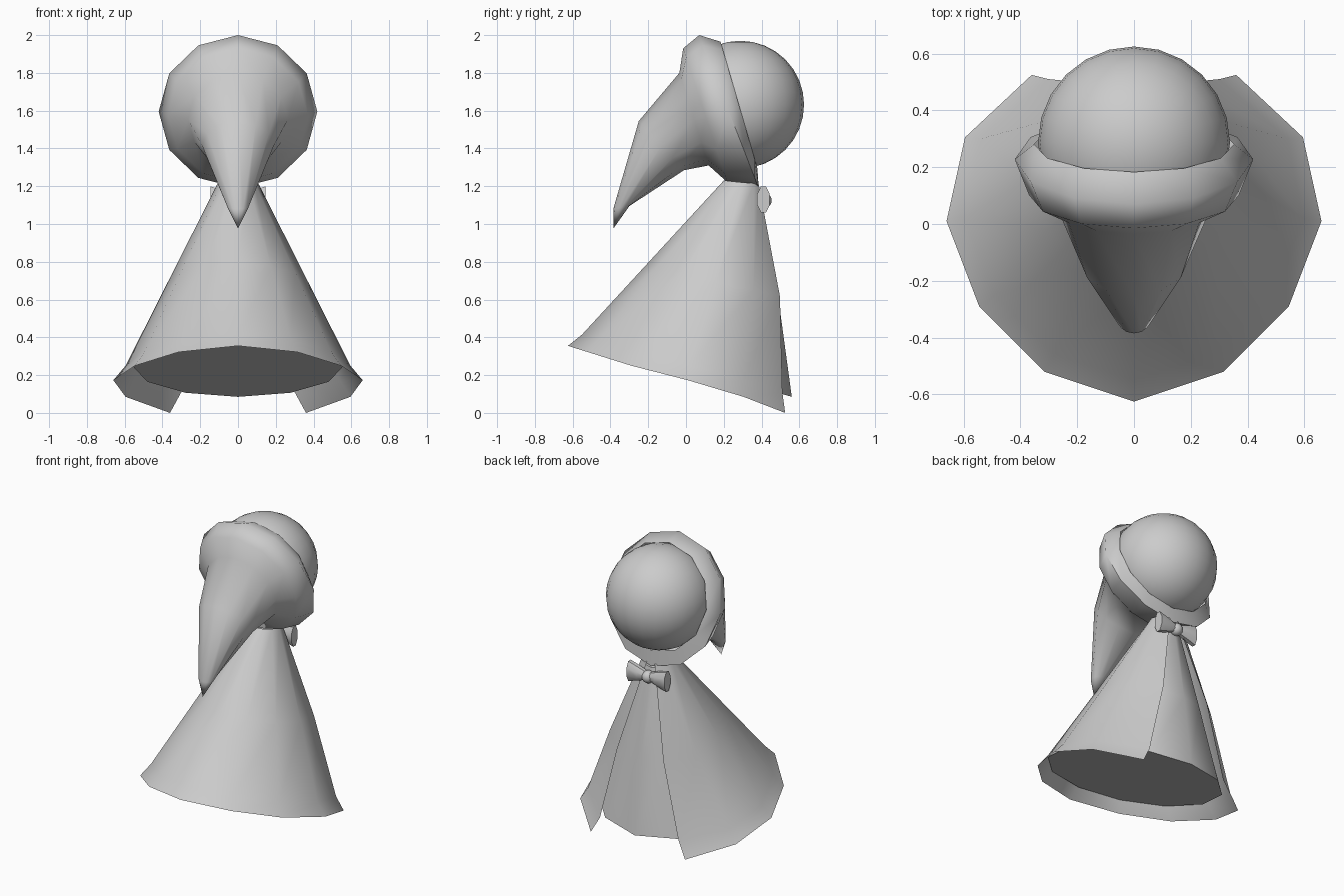
import bpy, bmesh, math
from mathutils import Vector

if "Cube" in bpy.data.objects:
    bpy.data.objects.remove(bpy.data.objects["Cube"])

SIDES = 12


def finish(name, bm, angle=45):
    bmesh.ops.recalc_face_normals(bm, faces=bm.faces)
    me = bpy.data.meshes.new(name)
    bm.to_mesh(me)
    bm.free()
    ob = bpy.data.objects.new(name, me)
    bpy.context.collection.objects.link(ob)
    bpy.ops.object.select_all(action='DESELECT')
    ob.select_set(True)
    bpy.context.view_layer.objects.active = ob
    bpy.ops.object.shade_smooth_by_angle(angle=math.radians(angle))
    return ob


def loft(name, rings, closed=True, cap_start=False, cap_end=False, tip=None, angle=45):
    bm = bmesh.new()
    rows = [[bm.verts.new(p) for p in r] for r in rings]
    n = len(rows[0])
    count = n if closed else n - 1
    for a, b in zip(rows, rows[1:]):
        for i in range(count):
            j = (i + 1) % n
            bm.faces.new((a[i], a[j], b[j], b[i]))
    if cap_start:
        bm.faces.new(rows[0])
    if cap_end:
        bm.faces.new(rows[-1])
    if tip:
        t = bm.verts.new(tip)
        for i in range(n):
            bm.faces.new((rows[-1][i], rows[-1][(i + 1) % n], t))
    return finish(name, bm, angle)


def tilted_ring(a, b, rx):
    """Ellipse symmetric in x, running through side-view points a and b (y, z)."""
    a, b = Vector((0, *a)), Vector((0, *b))
    c, d = (a + b) / 2, (a - b) / 2
    return [c + d * math.cos(t) + Vector((rx * math.sin(t), 0, 0))
            for t in (2 * math.pi * i / SIDES for i in range(SIDES))]


# body: slanted cone with a closed bottom
loft("body", [
    tilted_ring((-0.54, 0.405), (0.56, 0.085), 0.555),
    tilted_ring((-0.17, 0.79), (0.49, 0.60), 0.315),
    tilted_ring((0.22, 1.21), (0.385, 1.18), 0.085),
], cap_start=True, cap_end=True, angle=50)

# cape: open sheet wrapped round the body, right half mirrored to the left
rim = [(0, -.625, .355), (.315, -.52, .322), (.545, -.29, .25),
       (.66, .01, .173), (.595, .305, .085), (.36, .525, 0)]
hem = [(0, -.55, .415), (.28, -.46, .39), (.49, -.25, .33),
       (.595, .02, .25), (.54, .30, .17), (.30, .51, .11)]
collar = [(0, .20, 1.23), (.05, .21, 1.23), (.085, .25, 1.225),
          (.105, .30, 1.22), (.085, .36, 1.215), (.03, .385, 1.21)]
middle = []
for k, (h, c) in enumerate(zip(hem, collar)):
    p = Vector(h).lerp(Vector(c), 0.46)
    p.y += (0, 0, 0, .01, .03, .045)[k]
    middle.append(tuple(p))


def both_sides(half):
    return [(-x, y, z) for x, y, z in reversed(half[1:])] + half


loft("cape", [both_sides(r) for r in (rim, hem, middle, collar)], closed=False, angle=60)

# head
bm = bmesh.new()
bmesh.ops.create_uvsphere(bm, u_segments=24, v_segments=16, radius=0.338)
bmesh.ops.translate(bm, verts=bm.verts, vec=(0, 0.287, 1.632))
finish("head", bm)

# hood: padded rim that narrows into a drooping point
loft("hood", [
    tilted_ring((0.183, 1.965), (0.378, 1.295), 0.352),
    tilted_ring((0.07, 2.00), (0.385, 1.19), 0.42),
    tilted_ring((-0.015, 1.93), (0.22, 1.22), 0.37),
    tilted_ring((-0.035, 1.80), (0.12, 1.31), 0.265),
    tilted_ring((-0.25, 1.545), (-0.01, 1.285), 0.19),
    tilted_ring((-0.385, 1.08), (-0.30, 1.095), 0.055),
], tip=(0, -0.385, 0.975), angle=70)


# bow: knot and two flared loops
bm = bmesh.new()
bmesh.ops.create_uvsphere(bm, u_segments=12, v_segments=8, radius=0.042)
bmesh.ops.translate(bm, verts=bm.verts, vec=(0, 0.412, 1.125))
finish("bow_knot", bm)


def bow_ring(x, ry, rz):
    return [(x, 0.41 + ry * math.cos(t), 1.13 + rz * math.sin(t))
            for t in (2 * math.pi * (i + .5) / 8 for i in range(8))]


for side, s in (("left", -1), ("right", 1)):
    loft("bow_loop_" + side, [
        bow_ring(s * 0.015, 0.028, 0.03),
        bow_ring(s * 0.07, 0.036, 0.05),
        bow_ring(s * 0.145, 0.036, 0.074),
    ], cap_start=True, cap_end=True)
